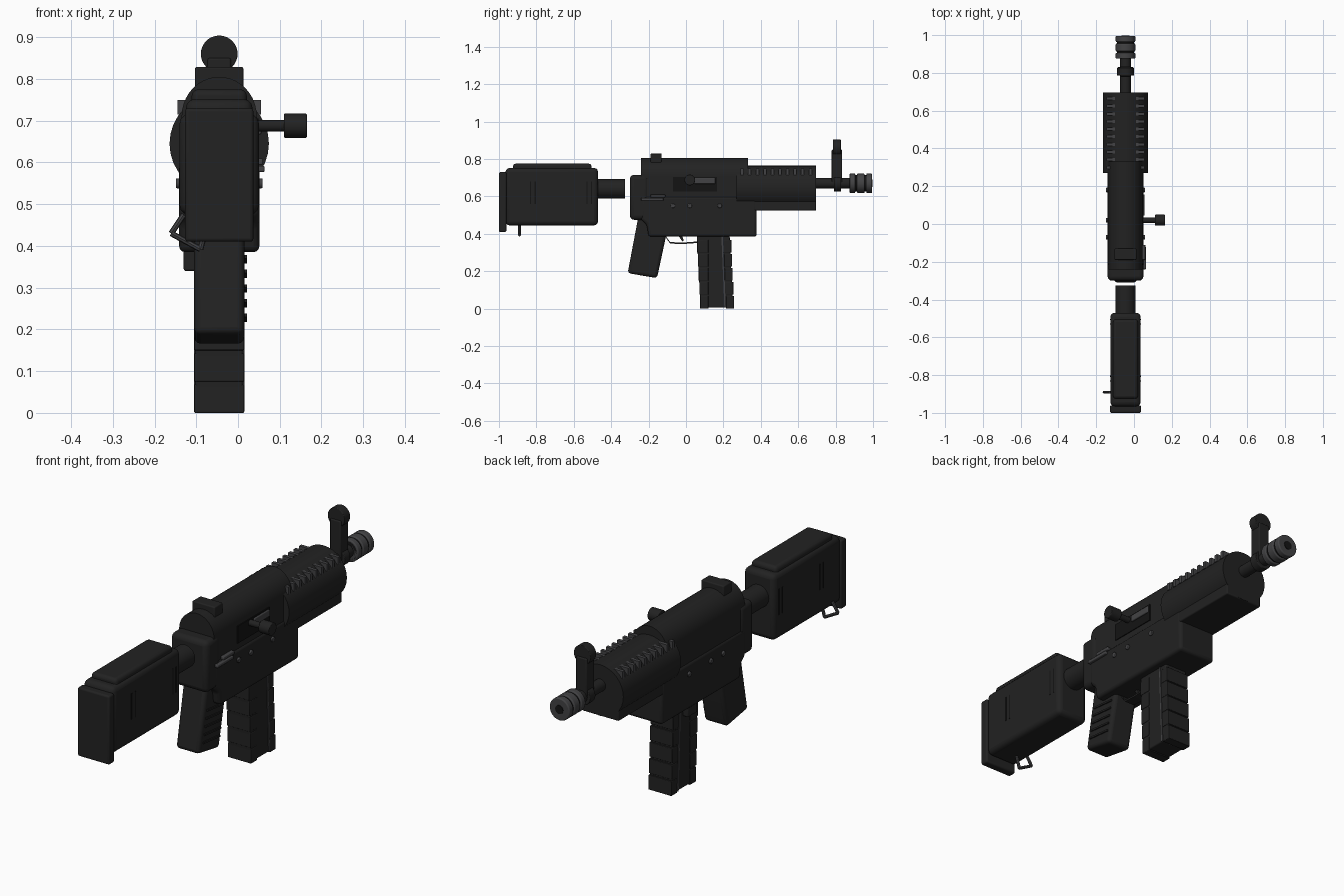
import bpy, bmesh, math
from mathutils import Matrix, Vector

if "Cube" in bpy.data.objects:
    bpy.data.objects.remove(bpy.data.objects["Cube"])

CX = -0.045  # centre plane of the body


def material(name, rgb):
    m = bpy.data.materials.new(name)
    m.use_nodes = True
    m.diffuse_color = (*rgb, 1)
    m.node_tree.nodes["Principled BSDF"].inputs["Base Color"].default_value = (*rgb, 1)
    return m


black = material("matte black", (0.016, 0.016, 0.016))
grey = material("dark steel", (0.055, 0.055, 0.058))
shadow = material("deep black", (0.007, 0.007, 0.007))


def finish(name, bm, mat, bevel=0, segments=3):
    bmesh.ops.recalc_face_normals(bm, faces=bm.faces)
    me = bpy.data.meshes.new(name)
    bm.to_mesh(me)
    bm.free()
    ob = bpy.data.objects.new(name, me)
    bpy.context.collection.objects.link(ob)
    me.materials.append(mat)
    if bevel:
        mod = ob.modifiers.new("Bevel", "BEVEL")
        mod.width, mod.segments = bevel, segments
        mod.limit_method, mod.angle_limit = "ANGLE", math.radians(35)
    bpy.ops.object.select_all(action="DESELECT")
    ob.select_set(True)
    bpy.context.view_layer.objects.active = ob
    bpy.ops.object.shade_smooth_by_angle(angle=math.radians(35))
    return ob


def box(name, x, y, z, mat=black, bevel=0.0):
    bm = bmesh.new()
    size = [b - a for a, b in (x, y, z)]
    mid = [(a + b) / 2 for a, b in (x, y, z)]
    bmesh.ops.create_cube(bm, size=1, matrix=Matrix.Translation(mid) @ Matrix.Diagonal((*size, 1)))
    return finish(name, bm, mat, bevel)


def prism(name, points, axis, start, end, mat=black, bevel=0.0):
    """Extrude a side (y, z) profile along x, or a front (x, z) profile along y."""
    bm = bmesh.new()
    place = (lambda a, b: (start, a, b)) if axis == "x" else (lambda a, b: (a, start, b))
    face = bm.faces.new([bm.verts.new(place(*p)) for p in points])
    out = bmesh.ops.extrude_face_region(bm, geom=[face])
    shift = Vector((end - start, 0, 0)) if axis == "x" else Vector((0, end - start, 0))
    bmesh.ops.translate(bm, vec=shift, verts=[v for v in out["geom"] if isinstance(v, bmesh.types.BMVert)])
    return finish(name, bm, mat, bevel)


def rod(name, a, b, radius, mat=black, bevel=0.0, sides=32):
    a, b = Vector(a), Vector(b)
    bm = bmesh.new()
    turn = (b - a).to_track_quat("Z", "Y").to_matrix().to_4x4()
    bmesh.ops.create_cone(bm, cap_ends=True, segments=sides, radius1=radius, radius2=radius,
                          depth=(b - a).length, matrix=Matrix.Translation((a + b) / 2) @ turn)
    return finish(name, bm, mat, bevel)


def mid_box(name, half, y, z, mat=black, bevel=0.0):
    return box(name, (CX - half, CX + half), y, z, mat, bevel)


def barrel_rod(name, y0, y1, z, r, mat=black, bevel=0.0):
    return rod(name, (CX, y0, z), (CX, y1, z), r, mat, bevel)


# Stock
mid_box("butt_plate", 0.082, (-1.0, -0.96), (0.41, 0.73), bevel=0.008)
mid_box("stock_body", 0.08, (-0.965, -0.47), (0.445, 0.752), bevel=0.022)
mid_box("cheek_rest", 0.066, (-0.925, -0.505), (0.70, 0.775), bevel=0.015)
barrel_rod("stock_tube", -0.48, -0.325, 0.64, 0.052)
for side in (-1, 1):
    for i, y in enumerate((-0.832, -0.806, -0.53, -0.506)):
        x = CX + side * 0.08
        box(f"stock_groove_{side}_{i}", (x - 0.002, x + 0.002), (y - 0.003, y + 0.003), (0.56, 0.68), shadow)

# Sling loop under the stock
loop = [(-0.115, 0.48), (-0.163, 0.43), (-0.135, 0.425), (-0.075, 0.39)]
loop = [(-0.13, 0.475), (-0.16, 0.43), (-0.09, 0.392), (-0.075, 0.45)]
for i in range(3):
    (xa, za), (xb, zb) = loop[i], loop[i + 1]
    rod(f"sling_loop_{i}", (xa, -0.89, za), (xb, -0.89, zb), 0.007, grey, sides=8)

# Receiver
mid_box("receiver_end_cap", 0.095, (-0.30, -0.2), (0.475, 0.715), bevel=0.022)
arch = [(CX - 0.09, 0.50), (CX + 0.09, 0.50)]
arch += [(CX + 0.09 * math.cos(t), 0.71 + 0.095 * math.sin(t))
         for t in (math.pi * i / 20 for i in range(21))]
prism("upper_receiver", arch, "y", -0.24, 0.332)
prism("lower_receiver", [(-0.24, 0.60), (-0.24, 0.475), (-0.21, 0.45), (-0.20, 0.385), (0.378, 0.385), (0.378, 0.60)],
      "x", CX - 0.096, CX + 0.096, bevel=0.014)
mid_box("rear_sight", 0.058, (-0.19, -0.13), (0.77, 0.829), bevel=0.005)

# Right side controls
box("ejection_port", (0.04, 0.049), (-0.07, 0.165), (0.625, 0.705), shadow)
box("bolt", (0.045, 0.056), (0.045, 0.157), (0.667, 0.699), grey, 0.004)
rod("charging_stem", (0.03, 0.02, 0.688), (0.12, 0.02, 0.688), 0.014)
rod("charging_knob", (0.11, 0.02, 0.688), (0.165, 0.02, 0.688), 0.029, bevel=0.003)
box("selector_lever", (0.04, 0.064), (-0.24, -0.12), (0.577, 0.592), grey, 0.004)
box("selector_tab", (0.04, 0.06), (-0.19, -0.11), (0.594, 0.61), grey, 0.004)
for side in (-1, 1):
    for i, y in enumerate((-0.07, 0.02, 0.18)):
        rod(f"receiver_pin_{side}_{i}", (CX + side * 0.08, y, 0.55), (CX + side * 0.104, y, 0.55), 0.012, grey, 0.003, 16)

# Handguard with side rails
barrel_rod("handguard", 0.27, 0.695, 0.645, 0.119)
mid_box("handguard_lower", 0.095, (0.27, 0.695), (0.525, 0.6), bevel=0.006)
for side in (-1, 1):
    for i in range(10):
        y = 0.3 + i * 0.0405
        box(f"rail_tooth_{side}_{i}", sorted((CX + side * 0.055, CX + side * 0.1)),
            (y - 0.008, y + 0.008), (0.715, 0.75), grey)

# Barrel, front sight and muzzle
barrel_rod("barrel", 0.68, 0.9, 0.67, 0.028)
barrel_rod("sight_collar", 0.79, 0.83, 0.67, 0.043, bevel=0.003)
mid_box("sight_post", 0.028, (0.779, 0.835), (0.67, 0.85), bevel=0.005)
barrel_rod("sight_hood", 0.785, 0.828, 0.86, 0.044, bevel=0.003)
barrel_rod("muzzle_core", 0.875, 0.985, 0.67, 0.044, shadow)
for i, (y0, y1) in enumerate(((0.875, 0.905), (0.914, 0.955), (0.964, 0.995))):
    barrel_rod(f"muzzle_ring_{i}", y0, y1, 0.67, 0.052, grey, 0.005)
barrel_rod("muzzle_bore", 0.994, 0.998, 0.67, 0.02, shadow)

# Grip and its ridges
prism("grip", [(-0.255, 0.49), (-0.312, 0.19), (-0.155, 0.163), (-0.10, 0.42), (-0.10, 0.49)],
      "x", CX - 0.06, CX + 0.06, bevel=0.016)
for i in range(5):
    z = 0.23 + i * 0.035
    y = -0.28 + i * 0.007
    prism(f"grip_ridge_{i}", [(y, z + 0.008), (y, z), (y + 0.12, z - 0.012), (y + 0.12, z - 0.004)],
          "x", 0.01, 0.021)

# Magazine with side strips and front ribs
prism("magazine", [(0.056, 0.42), (0.078, 0.005), (0.252, 0.005), (0.232, 0.42)],
      "x", CX - 0.058, CX + 0.058, bevel=0.006)
prism("magazine_strip", [(0.189, 0.39), (0.205, 0.005), (0.213, 0.005), (0.197, 0.39)],
      "x", CX - 0.061, CX + 0.061, grey)
for i in range(5):
    z = 0.0 + i * 0.075
    y = 0.254 - z * 0.048
    mid_box(f"magazine_band_{i}", 0.06, (y - 0.04, y + 0.003), (z, z + 0.068), bevel=0.003)
    mid_box(f"magazine_rear_band_{i}", 0.06, (0.075 - z * 0.053, 0.12), (z, z + 0.068), bevel=0.003)
box("magazine_catch", (-0.13, -0.1), (0.1, 0.17), (0.34, 0.4), bevel=0.005)

# Trigger and guard
guard = [(-0.115, 0.39), (-0.085, 0.348), (-0.02, 0.345), (0.07, 0.352)]
for i in range(3):
    (ya, za), (yb, zb) = guard[i], guard[i + 1]
    prism(f"trigger_guard_{i}", [(ya, za), (yb, zb), (yb, zb + 0.008), (ya, za + 0.008)],
          "x", CX - 0.025, CX + 0.025)
prism("trigger", [(-0.04, 0.39), (-0.02, 0.36), (-0.012, 0.362), (-0.02, 0.39)], "x", CX - 0.01, CX + 0.01)
